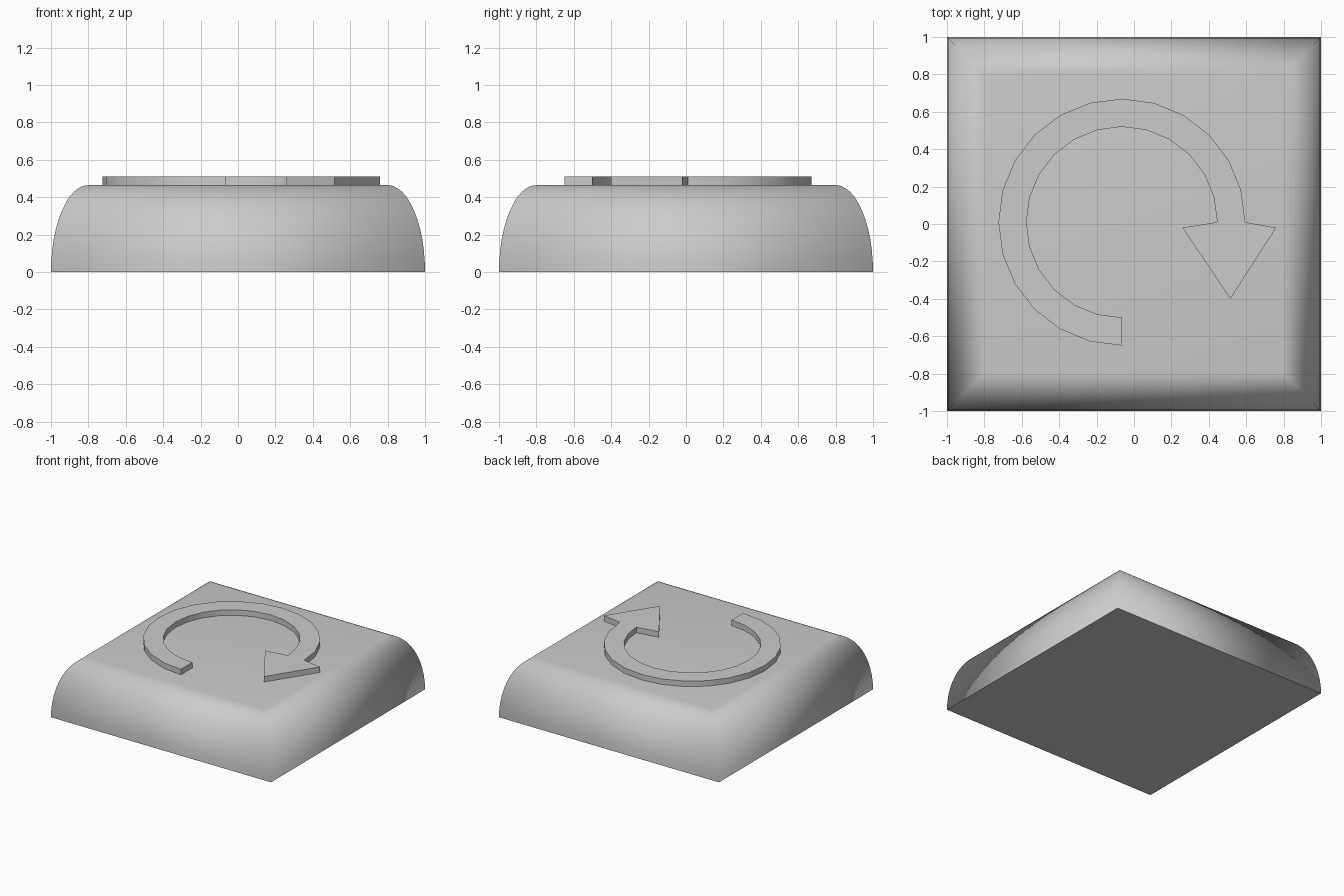
import bpy, bmesh
from math import sin, cos, pi, radians

if "Cube" in bpy.data.objects:
    bpy.data.objects.remove(bpy.data.objects["Cube"])


def finish(bm, name, angle):
    bmesh.ops.recalc_face_normals(bm, faces=bm.faces)
    me = bpy.data.meshes.new(name)
    bm.to_mesh(me)
    bm.free()
    ob = bpy.data.objects.new(name, me)
    bpy.context.collection.objects.link(ob)
    bpy.ops.object.select_all(action='DESELECT')
    ob.select_set(True)
    bpy.context.view_layer.objects.active = ob
    if angle:
        bpy.ops.object.shade_smooth_by_angle(angle=radians(angle))
    else:
        bpy.ops.object.shade_smooth()
    return ob


# Key body: stacked squares following a quarter-ellipse shoulder
HEIGHT, SHOULDER, STEPS = 0.465, 0.2, 12
bm = bmesh.new()
rings = []
for i in range(STEPS + 1):
    t = i / STEPS * pi / 2
    h = 1 - SHOULDER + SHOULDER * cos(t)
    rings.append([bm.verts.new((sx * h, sy * h, HEIGHT * sin(t)))
                  for sx, sy in ((-1, -1), (1, -1), (1, 1), (-1, 1))])
for a, b in zip(rings, rings[1:]):
    for k in range(4):
        n = (k + 1) % 4
        bm.faces.new((a[k], a[n], b[n], b[k]))
bm.faces.new(rings[-1])
base = bm.faces.new(rings[0][::-1])
for e in base.edges:
    e.smooth = False
finish(bm, "button_body", None)

# Raised circular arrow: 270 degree ring ending in a triangular head
CX, CY, R_OUT, R_IN, SEGS = -0.065, 0.01, 0.66, 0.51, 18
angles = [-pi / 2 - i * 1.5 * pi / SEGS for i in range(SEGS + 1)]


def arc(r, order):
    return [(CX + r * cos(a), CY + r * sin(a)) for a in order]


head = [(0.76, -0.02), (0.515, -0.40), (0.26, -0.02)]
outline = arc(R_OUT, angles) + head + arc(R_IN, angles[::-1])
bm = bmesh.new()
face = bm.faces.new([bm.verts.new((x, y, HEIGHT - 0.01)) for x, y in outline])
top = bmesh.ops.extrude_face_region(bm, geom=[face])["geom"]
bmesh.ops.translate(bm, vec=(0, 0, 0.055),
                    verts=[v for v in top if isinstance(v, bmesh.types.BMVert)])
finish(bm, "circular_arrow", 30)
